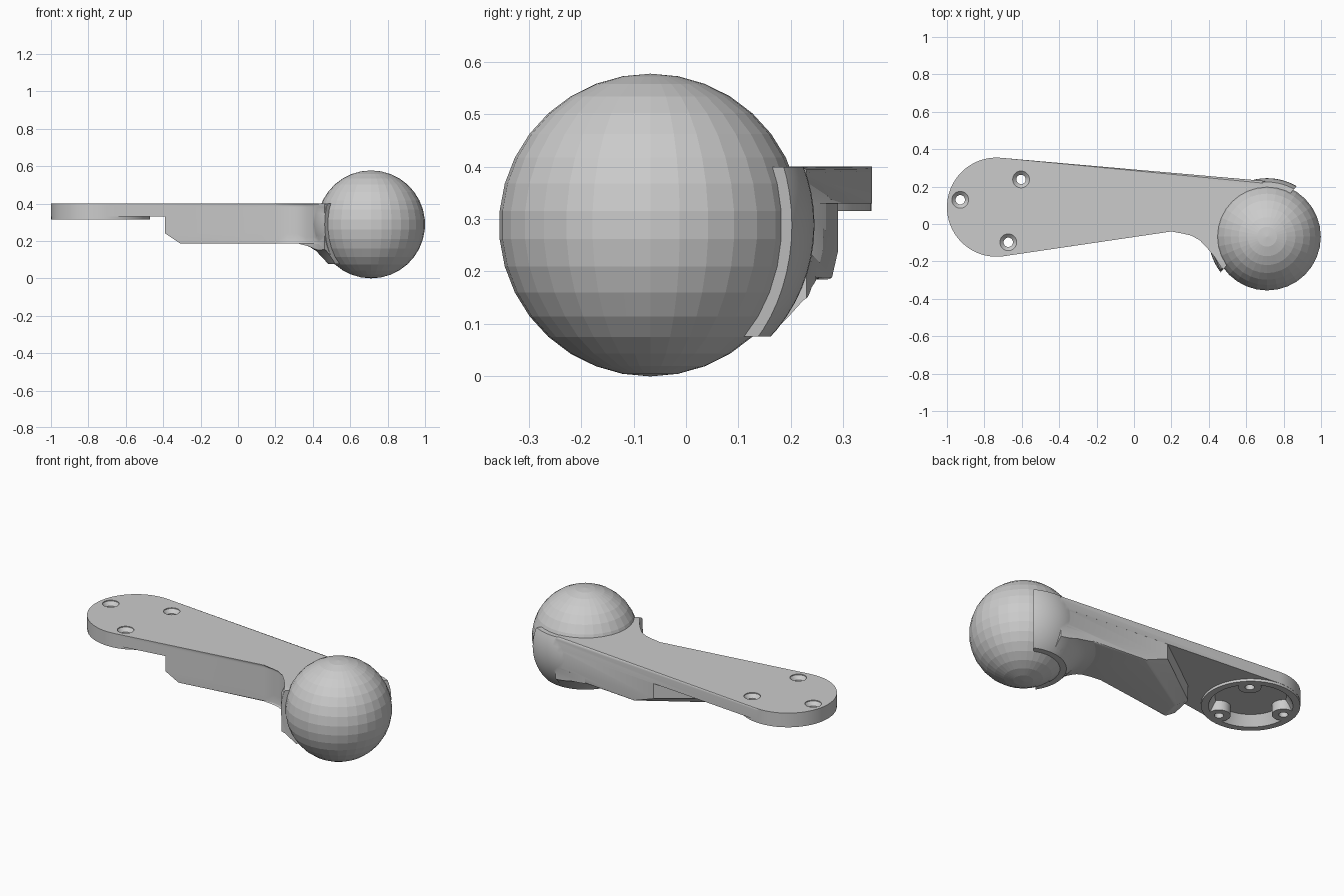
import bpy, bmesh, math
from mathutils import Vector, Matrix

if "Cube" in bpy.data.objects:
    bpy.data.objects.remove(bpy.data.objects["Cube"])

BALL = Vector((0.7115, -0.068, 0.2885))   # ball centre
HUB = Vector((-0.735, 0.09))              # centre of the round mounting end
R = 0.265


def finish(name, bm, helper=True):
    bmesh.ops.recalc_face_normals(bm, faces=bm.faces[:])
    me = bpy.data.meshes.new(name)
    bm.to_mesh(me)
    bm.free()
    ob = bpy.data.objects.new(name, me)
    bpy.context.collection.objects.link(ob)
    ob.hide_render = helper
    return ob


def loft(name, levels, bevel_z=None, width=0.012):
    """Stack of (z, outline) levels, optionally rounding the rim at one height."""
    bm = bmesh.new()
    rings = [[bm.verts.new((x, y, z)) for x, y in pts] for z, pts in levels]
    n = len(rings[0])
    for a, b in zip(rings, rings[1:]):
        for i in range(n):
            j = (i + 1) % n
            bm.faces.new((a[i], a[j], b[j], b[i]))
    bm.faces.new(rings[0])
    bm.faces.new(rings[-1])
    if bevel_z is not None:
        rim = [e for e in bm.edges if all(abs(v.co.z - bevel_z) < 1e-5 for v in e.verts)]
        bmesh.ops.bevel(bm, geom=rim, offset=width, segments=3, profile=0.5, affect='EDGES')
    return finish(name, bm)


def circle(c, r, n=64):
    return [(c[0] + r * math.cos(2 * math.pi * i / n),
             c[1] + r * math.sin(2 * math.pi * i / n)) for i in range(n)]


def turned(name, c, prof, n=64):
    return loft(name, [(z, circle(c, r, n)) for r, z in prof])


def sphere(name, r, seg, rings, helper=True):
    bm = bmesh.new()
    bmesh.ops.create_uvsphere(bm, u_segments=seg, v_segments=rings, radius=r,
                              matrix=Matrix.Translation(BALL))
    return finish(name, bm, helper)


def boolean(target, tool, op):
    m = target.modifiers.new(op, 'BOOLEAN')
    m.operation, m.object, m.solver = op, tool, 'EXACT'
    bpy.context.view_layer.update()
    dg = bpy.context.evaluated_depsgraph_get()
    me = bpy.data.meshes.new_from_object(target.evaluated_get(dg))
    target.modifiers.clear()
    target.data = me
    bpy.data.objects.remove(tool)


# Outline seen from above: round end, straight flanks, flare into the cup
arc = [(HUB.x + R * math.cos(math.radians(a)), HUB.y + R * math.sin(math.radians(a)))
       for a in [84.9 + 193.6 * i / 40 for i in range(41)]]
flare = [(0.2, -0.04), (0.26, -0.039), (0.31, -0.05), (0.36, -0.078), (0.4, -0.12),
         (0.43, -0.175), (0.462, -0.25), (0.7, -0.05), (0.7, 0.23)]
outline = arc + flare

# Flat plate with rounded top rim
arm = loft("lever_arm", [(0.33, outline), (0.4, outline)], 0.4)

# Deep block below, with a kinked and chamfered end
end_top = [(0.01, 0.29), (-0.36, 0.02), (-0.39, -0.127)]
end_low = [(0.15, 0.278), (-0.28, 0.01), (-0.31, -0.115)]
block = loft("block", [(0.185, end_low + flare), (0.24, end_top + flare),
                       (0.38, end_top + flare)], 0.185, 0.008)

# Fillet between block underside and cup
fillet = turned("fillet", BALL, [(0.19, 0.08), (0.235, 0.085), (0.265, 0.115), (0.292, 0.145),
                                 (0.33, 0.17), (0.385, 0.184), (0.385, 0.22)])
boolean(fillet, loft("limit", [(0.0, outline), (0.5, outline)]), 'INTERSECT')

# Spherical cup trimmed flat above and below
cup = sphere("cup", 0.313, 64, 32)
boolean(cup, turned("trim", BALL, [(0.5, 0.076), (0.5, 0.399)]), 'INTERSECT')

hub = turned("hub", HUB, [(R - 0.001, 0.315), (R - 0.001, 0.37)])
for part in (block, fillet, cup, hub):
    boolean(arm, part, 'UNION')

# Open side of the cup and the socket for the ball
ang = math.radians(138.6)
bm = bmesh.new()
bmesh.ops.create_cube(bm, size=1.0, matrix=Matrix.Translation(
    BALL + Vector((math.cos(ang), math.sin(ang), 0)) * (0.06 - 0.5)) @ Matrix.Rotation(ang, 4, 'Z'))
boolean(arm, finish("open_side", bm), 'DIFFERENCE')
boolean(arm, sphere("socket", 0.286, 64, 32), 'DIFFERENCE')

# Recess under the hub, leaving three screw bosses
recess = turned("recess", HUB, [(0.228, 0.3), (0.225, 0.315), (0.19, 0.372)])
screws = [HUB + 0.198 * Vector((math.cos(math.radians(a)), math.sin(math.radians(a))))
          for a in (48.5, 168.5, 288.5)]
for s in screws:
    boolean(recess, turned("boss", s, [(0.062, 0.29), (0.062, 0.39)], 32), 'DIFFERENCE')
boolean(arm, recess, 'DIFFERENCE')

# Countersunk screw holes
for s in screws:
    boolean(arm, turned("hole", s, [(0.025, 0.29), (0.025, 0.375), (0.045, 0.395),
                                    (0.045, 0.42)], 32), 'DIFFERENCE')
arm.hide_render = False
bpy.ops.object.select_all(action='DESELECT')
arm.select_set(True)
bpy.context.view_layer.objects.active = arm
bpy.ops.object.shade_smooth_by_angle(angle=math.radians(30))

# Faceted ball knob
sphere("ball_knob", 0.2885, 32, 17, helper=False)
